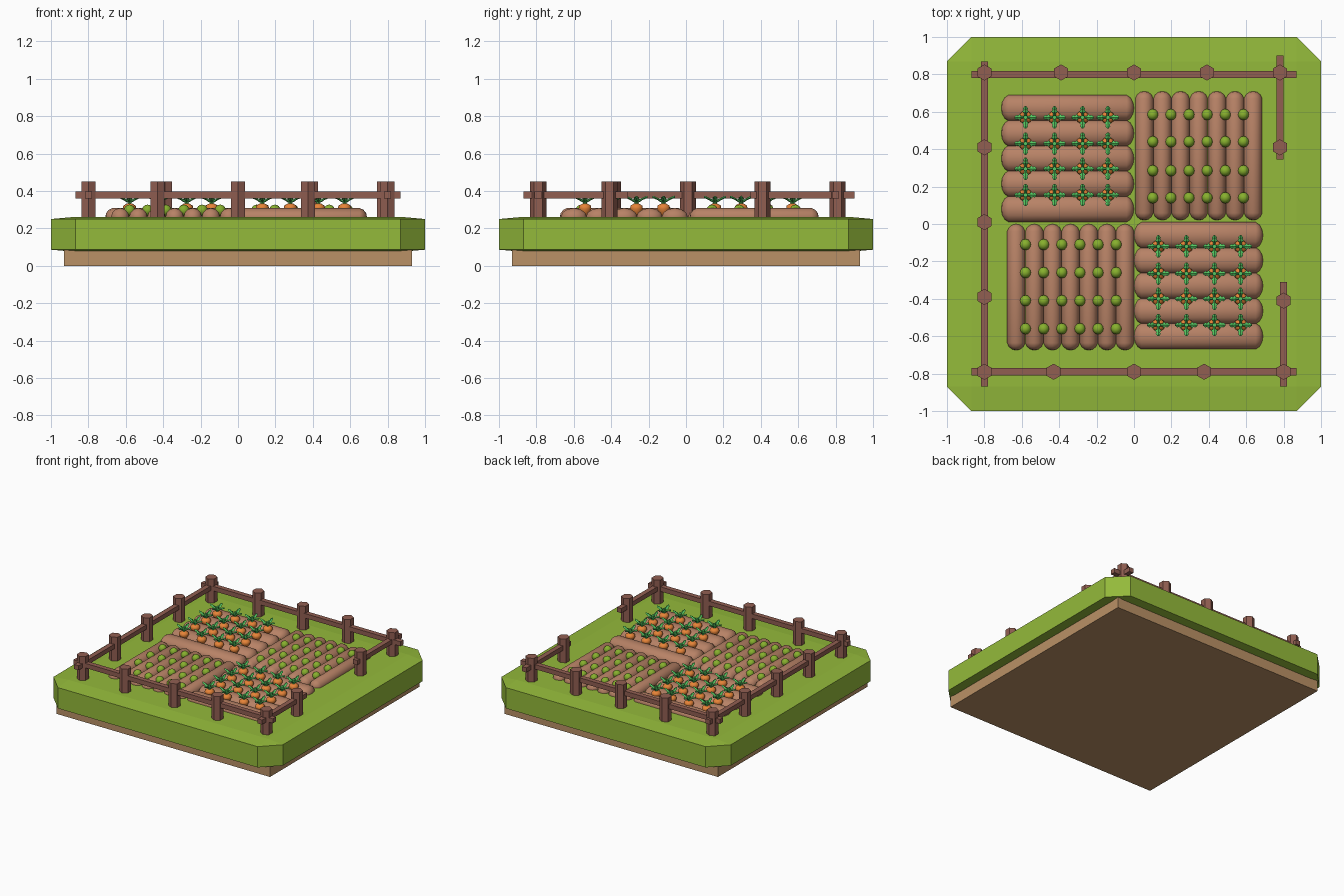
import bpy, bmesh, math
from mathutils import Matrix, Vector

if "Cube" in bpy.data.objects:
    bpy.data.objects.remove(bpy.data.objects["Cube"])


def mat(name, r, g, b):
    lin = [(c / 12.92 if c <= 0.04045 else ((c + 0.055) / 1.055) ** 2.4) for c in (r, g, b)]
    m = bpy.data.materials.new(name)
    m.diffuse_color = (*lin, 1)
    m.use_nodes = True
    m.node_tree.nodes["Principled BSDF"].inputs["Base Color"].default_value = m.diffuse_color
    return m


GRASS = mat("grass green", 0.58, 0.73, 0.23)
DIRT = mat("light dirt", 0.73, 0.57, 0.40)
SOIL = mat("soil brown", 0.72, 0.51, 0.40)
WOOD = mat("fence wood", 0.57, 0.37, 0.32)
PEA = mat("sprout green", 0.53, 0.69, 0.18)
ORANGE = mat("carrot orange", 0.91, 0.52, 0.22)
LEAF = mat("leaf green", 0.33, 0.78, 0.38)


def finish(bm, name, material, smooth=None):
    bmesh.ops.recalc_face_normals(bm, faces=bm.faces)
    me = bpy.data.meshes.new(name)
    bm.to_mesh(me)
    bm.free()
    me.materials.append(material)
    ob = bpy.data.objects.new(name, me)
    bpy.context.collection.objects.link(ob)
    if smooth:
        bpy.ops.object.select_all(action='DESELECT')
        ob.select_set(True)
        bpy.context.view_layer.objects.active = ob
        bpy.ops.object.shade_smooth_by_angle(angle=math.radians(smooth))
    return ob


def box(bm, x0, x1, y0, y1, z0, z1):
    m = Matrix.Translation(((x0 + x1) / 2, (y0 + y1) / 2, (z0 + z1) / 2)) \
        @ Matrix.Diagonal((x1 - x0, y1 - y0, z1 - z0, 1))
    bmesh.ops.create_cube(bm, size=1, matrix=m)


# dirt slab
bm = bmesh.new()
box(bm, -0.93, 0.93, -0.93, 0.93, 0, 0.1)
finish(bm, "dirt_base", DIRT)

# grass slab: bevelled block with cut corners
bm = bmesh.new()
for sx in (-1, 1):
    for sy in (-1, 1):
        for outer, inner in ((0.086, 0.075), (0.25, 0.262)):
            bm.verts.new((sx, sy * 0.87, outer))
            bm.verts.new((sx * 0.87, sy, outer))
            bm.verts.new((sx * 0.87, sy * 0.87, inner))
bmesh.ops.convex_hull(bm, input=bm.verts[:])
bmesh.ops.dissolve_limit(bm, angle_limit=0.01, verts=bm.verts[:], edges=bm.edges[:])
finish(bm, "grass_slab", GRASS)


# soil ridges: stretched spheres laid side by side
def ridges(name, along_x, lo, hi, first, step, count, half_width):
    bm = bmesh.new()
    end = 0.05
    for i in range(count):
        new = bmesh.ops.create_uvsphere(bm, u_segments=12, v_segments=7, radius=1)['verts']
        for v in new:
            a, b, c = v.co.z, v.co.y, v.co.x
            u = (lo + hi) / 2 + a * end + math.copysign((hi - lo) / 2 - end, a)
            w = first + i * step + b * half_width
            v.co = (u, w, 0.26 + c * 0.05) if along_x else (w, u, 0.26 + c * 0.05)
    finish(bm, name, SOIL, 60)


ridges("carrot_bed_back", True, -0.71, 0.0, 0.08, 0.135, 5, 0.072)
ridges("carrot_bed_front", True, 0.0, 0.69, -0.60, 0.135, 5, 0.072)
ridges("sprout_bed_back", False, 0.02, 0.71, 0.055, 0.097, 7, 0.05)
ridges("sprout_bed_front", False, -0.675, 0.0, -0.63, 0.097, 7, 0.05)


# round sprouts in the grooves
def sprouts(name, xs, ys):
    bm = bmesh.new()
    for x in xs:
        for y in ys:
            bmesh.ops.create_uvsphere(bm, u_segments=12, v_segments=8, radius=0.03,
                                      matrix=Matrix.Translation((x, y, 0.297)))
    finish(bm, name, PEA, 60)


sprouts("sprouts_back", [0.10 + 0.097 * i for i in range(6)], (0.585, 0.44, 0.285, 0.14))
sprouts("sprouts_front", [-0.58 + 0.097 * i for i in range(6)], (-0.11, -0.26, -0.41, -0.56))

ROOT = [(0.0, 0.255), (0.02, 0.275), (0.036, 0.305), (0.033, 0.322), (0.015, 0.332), (0.0, 0.332)]
# leaf outline: distance from stem, half width, height
BLADE = [(0.0, 0.007, 0.338), (0.022, 0.007, 0.350), (0.030, 0.018, 0.356),
         (0.040, 0.009, 0.361), (0.047, 0.014, 0.364), (0.060, 0.004, 0.368)]


# carrots: turned root, short stem, four lobed leaves
def carrots(name, xs, ys):
    roots, tops = bmesh.new(), bmesh.new()
    for x in xs:
        for y in ys:
            vs = [roots.verts.new((x + r, y, z)) for r, z in ROOT]
            es = [roots.edges.new(p) for p in zip(vs, vs[1:])]
            bmesh.ops.spin(roots, geom=vs + es, cent=(x, y, 0), axis=(0, 0, 1),
                           angle=math.tau, steps=10)
            bmesh.ops.create_cone(tops, cap_ends=True, segments=6, radius1=0.01, radius2=0.012,
                                  depth=0.04, matrix=Matrix.Translation((x, y, 0.345)))
            for k in range(4):
                turn = Matrix.Translation((x, y, 0)) @ Matrix.Rotation(k * math.pi / 2, 4, 'Z')
                rings = [[tops.verts.new(turn @ Vector(p)) for p in
                          ((d, -w, z), (d, 0, z - 0.006), (d, w, z), (d, 0, z + 0.007))]
                         for d, w, z in BLADE]
                for a, b in zip(rings, rings[1:]):
                    for i in range(4):
                        j = (i + 1) % 4
                        tops.faces.new((a[i], a[j], b[j], b[i]))
                tops.faces.new(rings[0])
                tops.faces.new(rings[-1])
    bmesh.ops.remove_doubles(roots, verts=roots.verts[:], dist=0.0005)
    finish(roots, name + "_roots", ORANGE, 60)
    finish(tops, name + "_leaves", LEAF)


carrots("carrots_back", (-0.58, -0.425, -0.275, -0.14), (0.57, 0.43, 0.295, 0.155))
carrots("carrots_front", (0.13, 0.28, 0.43, 0.57), (-0.12, -0.265, -0.40, -0.54))

# hexagonal fence posts
POSTS = [(x, 0.81) for x in (-0.80, -0.39, 0, 0.39, 0.78)]
POSTS += [(x, -0.79) for x in (-0.80, -0.43, 0, 0.375, 0.80)]
POSTS += [(-0.80, y) for y in (0.41, 0.01, -0.39)] + [(0.78, 0.41), (0.80, -0.41)]
bm = bmesh.new()
for x, y in POSTS:
    bmesh.ops.create_cone(bm, cap_ends=True, segments=6, radius1=0.043, radius2=0.043, depth=0.20,
                          matrix=Matrix.Translation((x, y, 0.35)) @ Matrix.Rotation(math.pi / 6, 4, 'Z'))
    # keep points of the hexagon facing front and back
pts = [v.co for v in bm.verts if abs(v.co.x) < 0.1 and v.co.y > 0.7]
if max(p.x for p in pts) > 0.04:
    for i, (x, y) in enumerate(POSTS):
        bmesh.ops.rotate(bm, cent=(x, y, 0), matrix=Matrix.Rotation(math.pi / 6, 3, 'Z'),
                         verts=bm.verts[:][i * 12:i * 12 + 12])
finish(bm, "fence_posts", WOOD)

# fence rails, with the gate gap on the right side
bm = bmesh.new()
h = 0.019
for y in (0.80, -0.79):
    box(bm, -0.87, 0.87, y - h, y + h, 0.36, 0.396)
for x, y0, y1 in ((-0.80, -0.87, 0.87), (0.78, 0.345, 0.90), (0.80, -0.87, -0.31)):
    box(bm, x - h, x + h, y0, y1, 0.36, 0.396)
finish(bm, "fence_rails", WOOD)
